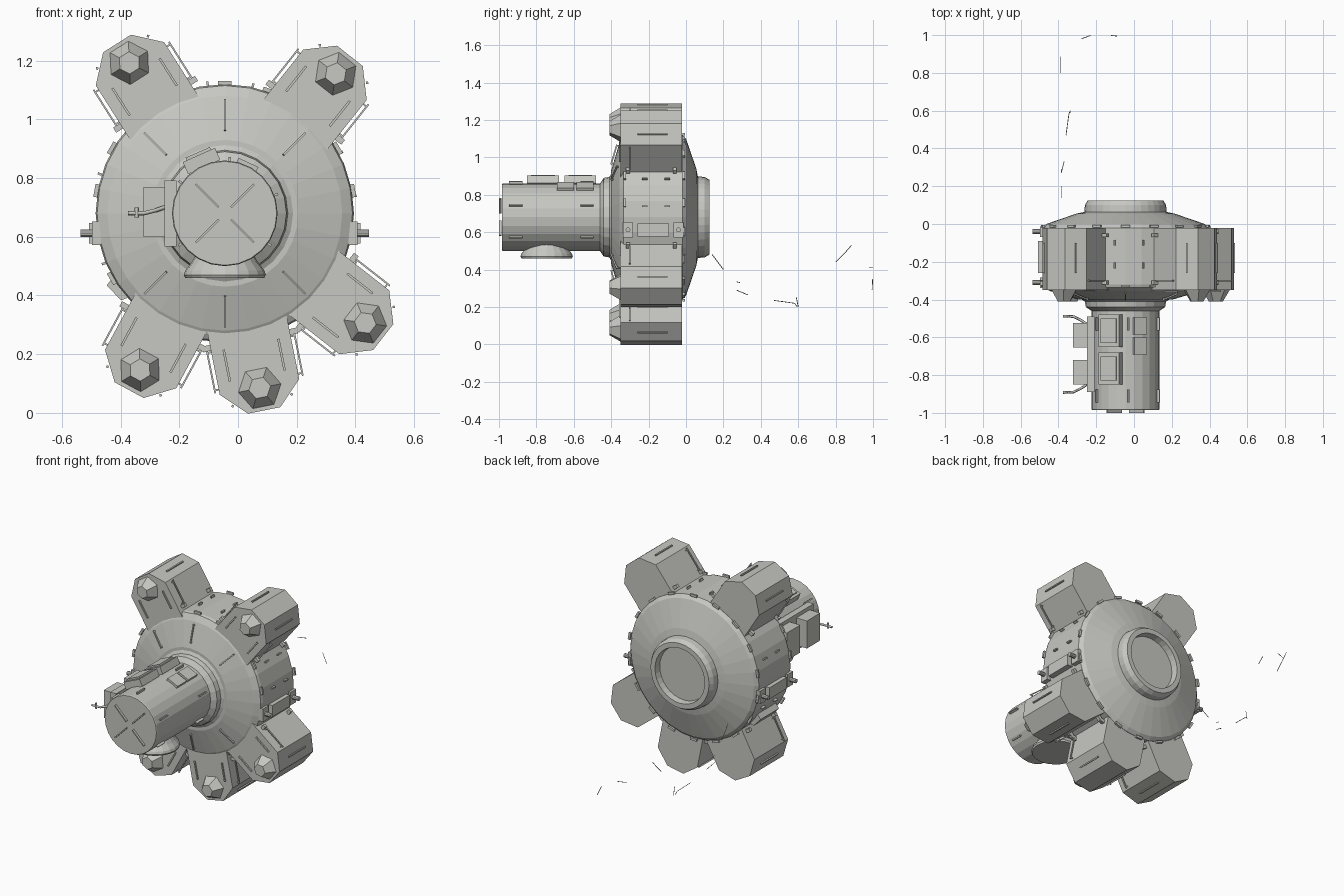
import bpy, bmesh, math
from mathutils import Matrix, Vector

cube = bpy.data.objects.get("Cube")
if cube:
    bpy.data.objects.remove(cube, do_unlink=True)

hull = bpy.data.materials.new("hull_grey")
hull.use_nodes = True
COLOUR = (0.57, 0.57, 0.54, 1)
hull.diffuse_color = COLOUR
hull.node_tree.nodes["Principled BSDF"].inputs["Base Color"].default_value = COLOUR

AXIS = Vector((-0.045, 0, 0.68))       # hub axis runs along y


def frame(angle):
    """Local x points outward, y along the hub, z around it."""
    return Matrix.Translation(AXIS) @ Matrix.Rotation(-math.radians(angle), 4, 'Y')


def finish(bm, name):
    bmesh.ops.recalc_face_normals(bm, faces=bm.faces)
    mesh = bpy.data.meshes.new(name)
    bm.to_mesh(mesh)
    bm.free()
    mesh.materials.append(hull)
    ob = bpy.data.objects.new(name, mesh)
    bpy.context.collection.objects.link(ob)
    return ob


def add_box(bm, centre, size, matrix=Matrix()):
    m = matrix @ Matrix.Translation(centre) @ Matrix.Diagonal((*size, 1))
    bmesh.ops.create_cube(bm, size=1, matrix=m)


def add_prism(bm, outline, y0, y1, matrix):
    """Extrude an (outward, sideways) outline along y."""
    face = bm.faces.new([bm.verts.new(matrix @ Vector((r, y0, t))) for r, t in outline])
    new = bmesh.ops.extrude_face_region(bm, geom=[face])["geom"]
    verts = [v for v in new if isinstance(v, bmesh.types.BMVert)]
    bmesh.ops.translate(bm, verts=verts, vec=(0, y1 - y0, 0))


def lathe(name, profile, segments, matrix=None):
    """Spin an (radius, y) profile about the local y axis."""
    bm = bmesh.new()
    m = matrix or frame(0)
    rings = []
    for r, y in profile:
        rings.append([bm.verts.new(m @ Vector((r * math.cos(a), y, r * math.sin(a))))
                      for a in (2 * math.pi * i / segments for i in range(segments))])
    for a, b in zip(rings, rings[1:]):
        for i in range(segments):
            j = (i + 1) % segments
            bm.faces.new((a[i], a[j], b[j], b[i]))
    bm.faces.new(rings[0])
    bm.faces.new(rings[-1])
    return finish(bm, name)


def wire(name, paths, radius):
    curve = bpy.data.curves.new(name, 'CURVE')
    curve.dimensions = '3D'
    curve.bevel_depth = radius
    curve.bevel_resolution = 0
    curve.use_fill_caps = True
    for path in paths:
        s = curve.splines.new('POLY')
        s.points.add(len(path) - 1)
        for p, co in zip(s.points, path):
            p.co = (*co, 1)
    curve.materials.append(hull)
    ob = bpy.data.objects.new(name, curve)
    bpy.context.collection.objects.link(ob)


# Hub drum, docking ring and forward tube
lathe("hub_drum", [(0.25, -0.40), (0.40, -0.355), (0.435, -0.335), (0.44, -0.32),
                   (0.44, -0.02), (0.42, 0.0), (0.26, 0.055), (0.21, 0.065)], 32)
lathe("rear_docking_ring", [(0.22, 0.04), (0.215, 0.10), (0.20, 0.125),
                            (0.17, 0.125), (0.165, 0.085)], 32)
lathe("tube_collar", [(0.25, -0.39), (0.215, -0.41), (0.21, -0.44), (0.18, -0.46)], 24)
lathe("forward_tube", [(0.177, -0.985), (0.18, -0.98), (0.18, -0.44)], 24)

# Dish under the tube
dish_frame = Matrix.Translation((-0.045, -0.745, 0.46)) @ Matrix.Rotation(math.pi / 2, 4, 'X')
lathe("belly_dish", [(0.135, 0.0), (0.14, 0.01), (0.135, 0.025), (0.115, 0.05),
                     (0.10, 0.075), (0.06, 0.10)], 20, dish_frame)

# Radial storage modules with faceted caps
HALF, END, CH = 0.138, 0.685, 0.082
outline = [(0.38, -HALF), (END - CH, -HALF), (END, CH - HALF),
           (END, HALF - CH), (END - CH, HALF), (0.38, HALF)]
bodies, caps, rails = bmesh.new(), bmesh.new(), bmesh.new()
for angle in (122.4, 51.5, -38, -78.7, -118.4):
    m = frame(angle)
    add_prism(bodies, outline, -0.35, -0.022, m)
    cone = m @ Matrix.Translation((0.607, -0.377, 0)) @ Matrix.Rotation(math.pi / 2, 4, 'X')
    bmesh.ops.create_cone(caps, cap_ends=True, segments=6, radius1=0.077,
                          radius2=0.038, depth=0.064, matrix=cone)
    for side in (-1, 1):
        add_box(rails, (0.51, -0.355, side * 0.095), (0.11, 0.008, 0.008), m)
        add_box(rails, (0.52, -0.30, side * (HALF + 0.014)), (0.15, 0.008, 0.006), m)
        for r in (0.455, 0.585):
            add_box(rails, (r, -0.30, side * (HALF + 0.006)), (0.006, 0.008, 0.018), m)
        tilt = m @ Matrix.Translation((END - CH / 2, -0.18, side * (HALF - CH / 2))) \
            @ Matrix.Rotation(-side * math.pi / 4, 4, 'Y')
        add_box(rails, (0.008, 0, 0), (0.008, 0.16, 0.008), tilt)
        for y in (-0.31, -0.06):
            add_box(rails, (0.44, y, side * (HALF + 0.012)), (0.02, 0.02, 0.03), m)
finish(bodies, "storage_modules")
finish(caps, "module_caps")

# Handrails on the drum's front cone, the drum rim and the tube
slope = math.atan2(0.045, 0.15)
for angle in (45, 90, 135, 225, 270, 315):
    m = frame(angle) @ Matrix.Translation((0.335, -0.385, 0)) @ Matrix.Rotation(slope, 4, 'Z')
    add_box(rails, (0, 0, 0), (0.11, 0.008, 0.007), m)
    for r in (-0.05, 0.05):
        add_box(rails, (r, 0.008, 0), (0.008, 0.016, 0.007), m)
for i in range(18):
    for y in (-0.328, -0.012):
        add_box(rails, (0.444, y, 0), (0.014, 0.012, 0.045), frame(i * 20 + 10))
for angle in (45, 135, 225, 315):
    add_box(rails, (0.085, -0.993, 0), (0.11, 0.014, 0.007), frame(angle))
for angle in (20, 85, 145, 215, 325):
    for y in (-0.91, -0.53):
        add_box(rails, (0.186, y, 0), (0.014, 0.07, 0.008), frame(angle))
for angle in (5, 25, 75, 95, 160, 200):
    for y in (-0.22, -0.1):
        add_box(rails, (0.446, y, 0.02), (0.014, 0.03, 0.008), frame(angle))
finish(rails, "handrails")

# Trunnion brackets on both flanks
bm = bmesh.new()
for side in (-1, 1):
    x = AXIS.x + side * 0.437
    add_box(bm, (x, -0.175, 0.612), (0.05, 0.17, 0.07))
    for y in (-0.31, -0.04):
        add_box(bm, (x, y, 0.612), (0.03, 0.055, 0.08))
        pin = Matrix.Translation((x + side * 0.03, y, 0.612)) @ Matrix.Rotation(math.pi / 2, 4, 'Y')
        bmesh.ops.create_cone(bm, cap_ends=True, segments=10, radius1=0.013,
                              radius2=0.013, depth=0.05, matrix=pin)
finish(bm, "trunnion_brackets")

# Wedge bracket low on the right flank
bm = bmesh.new()
add_prism(bm, [(0.42, -0.045), (0.47, -0.03), (0.46, 0.04), (0.42, 0.05)],
          -0.27, -0.09, frame(215))
finish(bm, "flank_wedge")

# Equipment boxes around the tube
bm = bmesh.new()
for y, length in ((-0.565, 0.17), (-0.765, 0.17)):
    add_box(bm, (0.195, y, 0), (0.045, length, 0.12), frame(114))
    add_box(bm, (0.222, y, 0), (0.01, length * 0.75, 0.09), frame(114))
for y in (-0.54, -0.645):
    add_box(bm, (0.18, y, 0), (0.022, 0.09, 0.075), frame(65))
add_box(bm, (-0.23, -0.69, 0.68), (0.04, 0.40, 0.225))
for y in (-0.59, -0.785):
    add_box(bm, (-0.285, y, 0.685), (0.075, 0.13, 0.17))
finish(bm, "tube_equipment_boxes")

# Curved probes beside the boxes
probes = []
for y, way in ((-0.53, 1), (-0.85, -1)):
    probes.append([(-0.25, y, 0.70), (-0.28, y + way * 0.02, 0.69),
                   (-0.32, y + way * 0.04, 0.68), (-0.375, y + way * 0.042, 0.68)])
    probes.append([(-0.345, y + way * 0.042, 0.665), (-0.345, y + way * 0.042, 0.70)])
wire("probes", probes, 0.007)

# Loose tether fragments trailing behind
wire("tether_fragments", [
    [(-0.385, 0.14, 0.48), (-0.385, 0.17, 0.44), (-0.385, 0.20, 0.40)],
    [(-0.385, 0.27, 0.335), (-0.385, 0.29, 0.33)],
    [(-0.385, 0.27, 0.29), (-0.37, 0.33, 0.265)],
    [(-0.36, 0.47, 0.235), (-0.345, 0.58, 0.22), (-0.34, 0.595, 0.20)],
    [(-0.335, 0.59, 0.25), (-0.335, 0.60, 0.20)],
    [(-0.39, 0.80, 0.44), (-0.39, 0.85, 0.49), (-0.39, 0.885, 0.53)],
    [(-0.28, 0.98, 0.41), (-0.23, 0.998, 0.41)],
    [(-0.12, 0.998, 0.35), (-0.09, 0.995, 0.29)]], 0.002)
